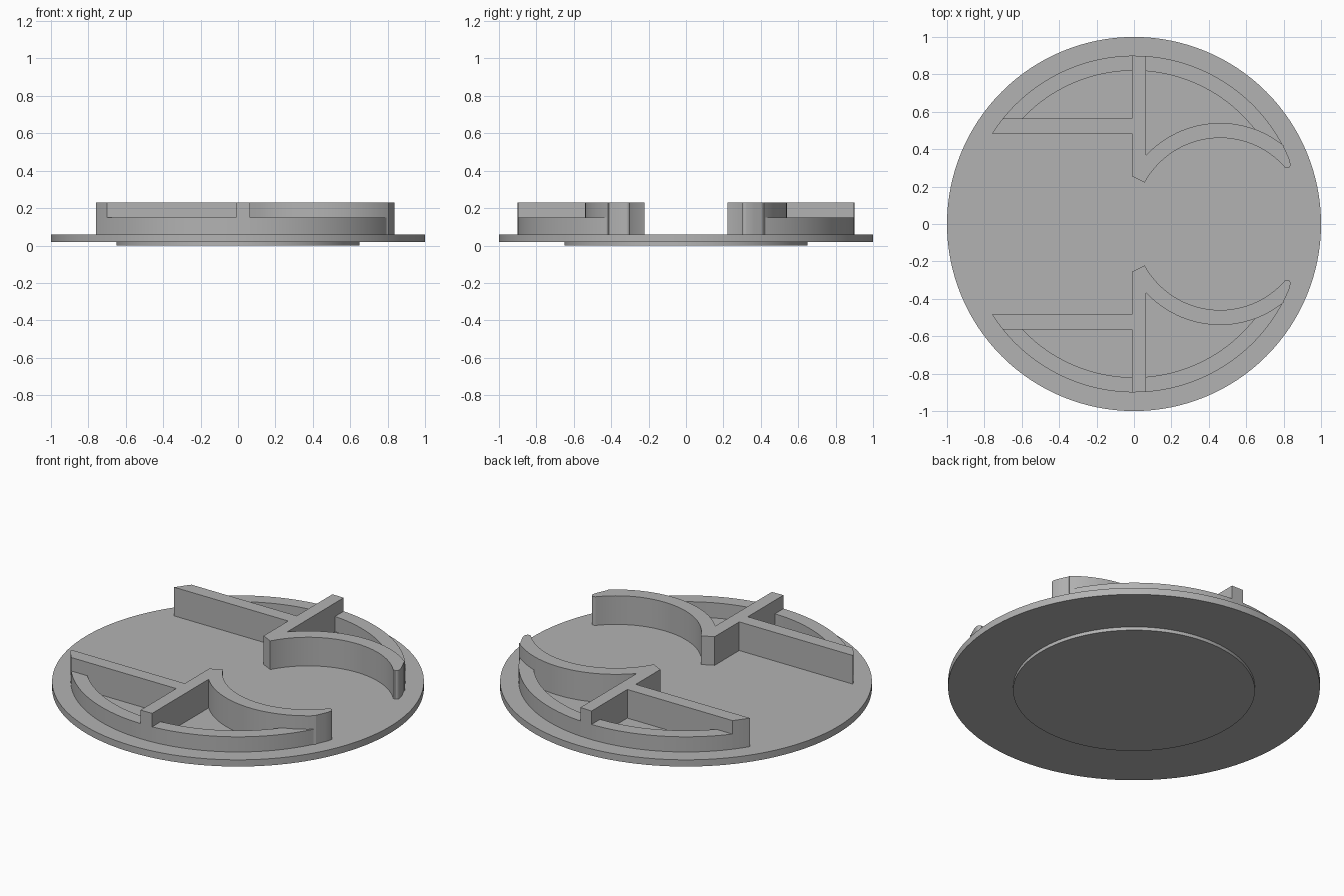
import bpy, bmesh
from math import radians, cos, sin

cube = bpy.data.objects.get("Cube")
if cube:
    bpy.data.objects.remove(cube, do_unlink=True)

# Single plain colour
grey = bpy.data.materials.new("light_grey")
grey.use_nodes = True
colour = (0.45, 0.45, 0.45, 1)
grey.diffuse_color = colour
grey.node_tree.nodes["Principled BSDF"].inputs["Base Color"].default_value = colour


def arc(cx, cy, r, start, end, n=32):
    """Points on an arc between two angles in degrees."""
    angles = [radians(start + (end - start) * i / n) for i in range(n + 1)]
    return [(cx + r * cos(a), cy + r * sin(a)) for a in angles]


def prism(name, outline, z0, z1, flip=1):
    """Extrude a flat outline from z0 to z1; flip=-1 mirrors it front to back."""
    bm = bmesh.new()
    face = bm.faces.new([bm.verts.new((x, y * flip, z0)) for x, y in outline])
    top = bmesh.ops.extrude_face_region(bm, geom=[face])["geom"]
    bmesh.ops.translate(bm, vec=(0, 0, z1 - z0),
                        verts=[g for g in top if isinstance(g, bmesh.types.BMVert)])
    bmesh.ops.recalc_face_normals(bm, faces=bm.faces)
    mesh = bpy.data.meshes.new(name)
    bm.to_mesh(mesh)
    bm.free()
    mesh.materials.append(grey)
    obj = bpy.data.objects.new(name, mesh)
    bpy.context.collection.objects.link(obj)
    bpy.ops.object.select_all(action='DESELECT')
    obj.select_set(True)
    bpy.context.view_layer.objects.active = obj
    bpy.ops.object.shade_smooth_by_angle(angle=radians(30))
    return obj


# Round plate with a smaller raised foot below
prism("base_plate", arc(0, 0, 1, 0, 360, 128)[:-1], 0.02, 0.06)
prism("base_foot", arc(0, 0, 0.65, 0, 360, 128)[:-1], 0, 0.02)

# Tall wall: cross bar, upright bar and curved arm in one outline
wall = [(-0.01, 0.255), (0.057, 0.221)]
wall += arc(0.46, 0, 0.46, 150, 41)            # inner side of the curved arm
wall += arc(0.817, 0.318, 0.02, -80, 20, 6)    # rounded tip
wall += arc(0, 0, 0.9, 22.5, 27.2, 4)          # tip follows the rim
wall += arc(0.46, 0, 0.54, 50.5, 137)          # outer side of the curved arm
wall += [(0.065, 0.898), (-0.01, 0.9), (-0.01, 0.565)]
wall += arc(0, 0, 0.9, 141.1, 147.4, 4)        # cross bar end follows the rim
wall += [(-0.01, 0.485)]

# Low rim pieces either side of the upright bar
rim_left = arc(0, 0, 0.9, 90.6, 141.1) + arc(0, 0, 0.82, 138, 90.3)
rim_right = arc(0, 0, 0.9, 27.6, 85.9) + arc(0, 0, 0.82, 85.9, 35.5)

for side, flip in (("back", 1), ("front", -1)):
    prism(side + "_wall", wall, 0.06, 0.23, flip)
    prism(side + "_rim_left_of_bar", rim_left, 0.06, 0.15, flip)
    prism(side + "_rim_right_of_bar", rim_right, 0.06, 0.15, flip)
